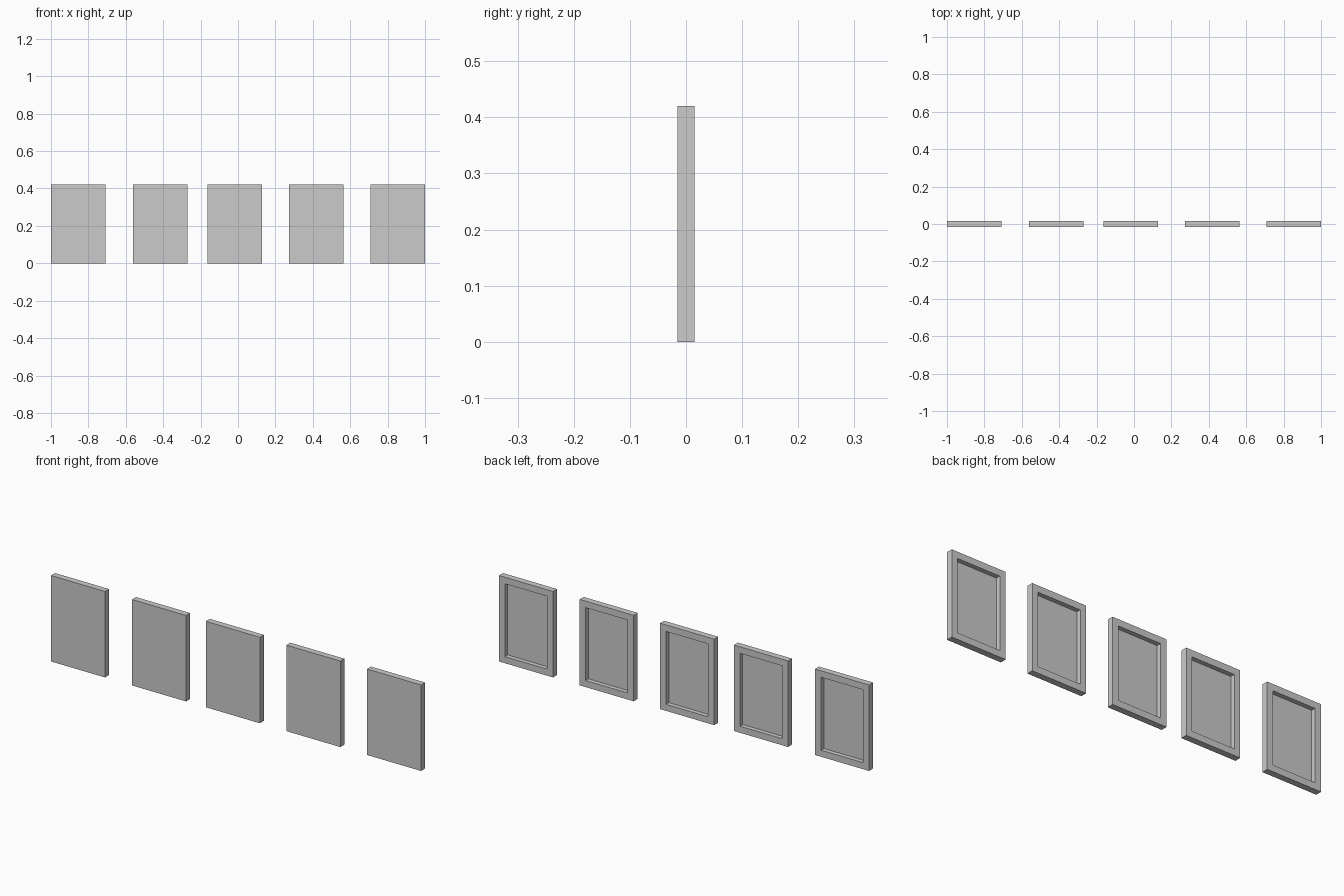
import bpy, bmesh
from mathutils import Matrix, Vector

if "Cube" in bpy.data.objects:
    bpy.data.objects.remove(bpy.data.objects["Cube"])

W, T, H = 0.292, 0.031, 0.42     # panel width, thickness, height
BORDER, RECESS = 0.032, 0.022    # back rim width and pocket depth


def tray_panel(name, x):
    bm = bmesh.new()
    # plain slab standing on the floor
    bmesh.ops.create_cube(bm, size=1, matrix=Matrix.Translation((0, 0, H / 2)) @ Matrix.Diagonal((W, T, H, 1)))
    bm.normal_update()
    # rectangular pocket in the back
    back = max(bm.faces, key=lambda f: f.normal.y)
    bmesh.ops.inset_region(bm, faces=[back], thickness=BORDER, use_even_offset=True)
    floor = bmesh.ops.extrude_discrete_faces(bm, faces=[back])["faces"][0]
    bmesh.ops.translate(bm, verts=floor.verts[:], vec=Vector((0, -RECESS, 0)))
    bmesh.ops.recalc_face_normals(bm, faces=bm.faces[:])
    mesh = bpy.data.meshes.new(name)
    bm.to_mesh(mesh)
    bm.free()
    obj = bpy.data.objects.new(name, mesh)
    obj.location.x = x
    bpy.context.collection.objects.link(obj)


# row of five identical panels
for i, x in enumerate((-0.854, -0.416, -0.017, 0.418, 0.854)):
    tray_panel(f"panel_{i + 1}", x)
